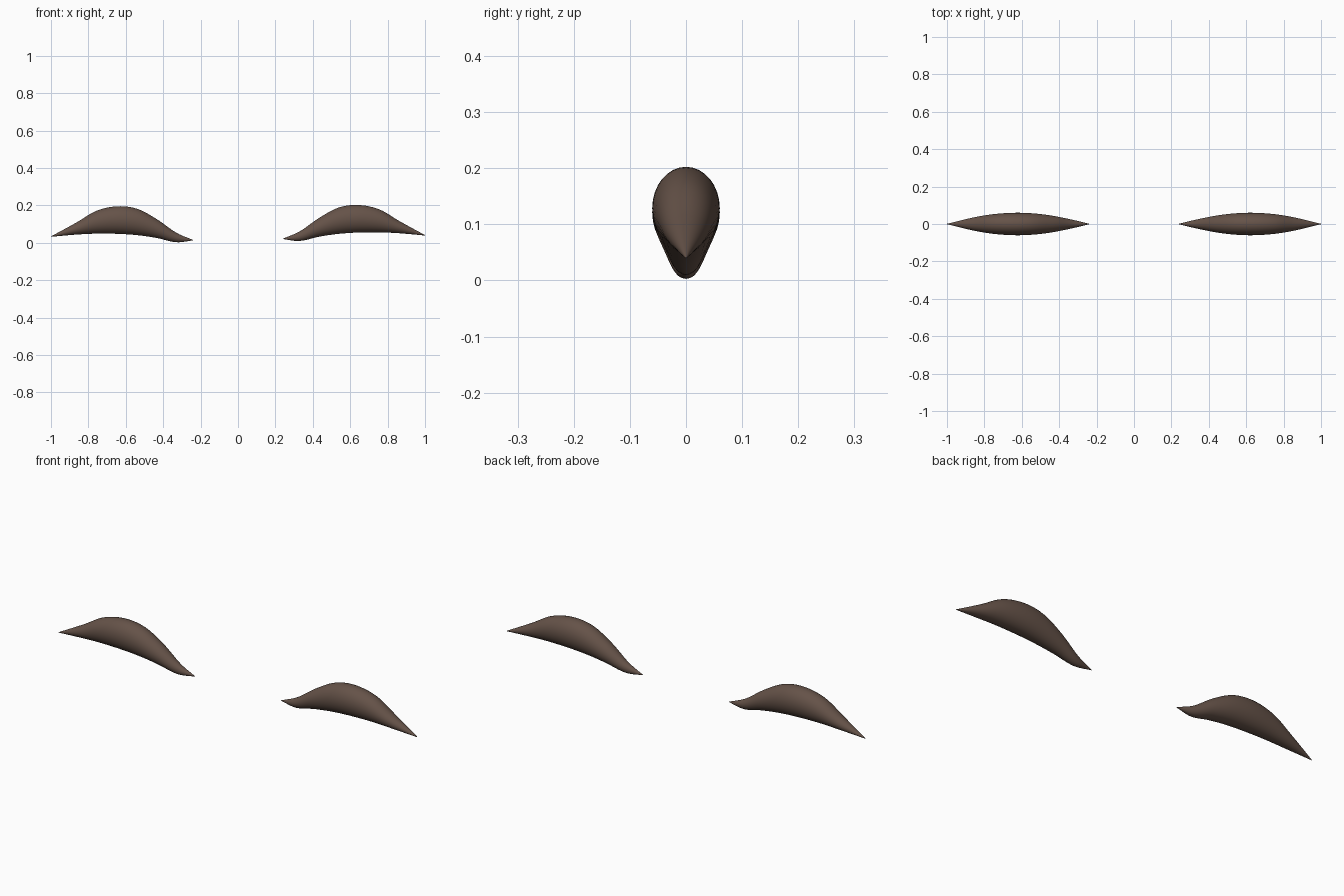
import bpy, bmesh, math

if "Cube" in bpy.data.objects:
    bpy.data.objects.remove(bpy.data.objects["Cube"])

# Profile stations: x, underside z, top z, half depth in y
STATIONS = [
    (0.24, 0.022, 0.024, 0.001), (0.33, 0.012, 0.063, 0.023),
    (0.435, 0.035, 0.136, 0.044), (0.54, 0.050, 0.191, 0.057),
    (0.645, 0.057, 0.204, 0.060), (0.757, 0.058, 0.180, 0.052),
    (0.863, 0.053, 0.118, 0.034), (1.00, 0.041, 0.043, 0.001)]
SIDES, STEPS = 32, 6

mat = bpy.data.materials.new("brown_hair")
mat.diffuse_color = (0.13, 0.085, 0.065, 1)
mat.use_nodes = True
mat.node_tree.nodes["Principled BSDF"].inputs["Base Color"].default_value = mat.diffuse_color


def slope(i, k):
    a, b = STATIONS[max(i - 1, 0)], STATIONS[min(i + 1, len(STATIONS) - 1)]
    return (b[k] - a[k]) / (b[0] - a[0])


def sample(i, t):
    """Smooth interpolation between neighbouring stations."""
    a, b = STATIONS[i], STATIONS[i + 1]
    d = b[0] - a[0]
    out = [a[0] + d * t]
    for k in (1, 2, 3):
        out.append((2*t**3 - 3*t**2 + 1) * a[k] + (t**3 - 2*t**2 + t) * d * slope(i, k)
                   + (3*t**2 - 2*t**3) * b[k] + (t**3 - t**2) * d * slope(i + 1, k))
    return out


def brow(name, side, drop):
    # Loft elliptical sections from the inner tip to the outer tip
    bm = bmesh.new()
    sections = [sample(i, s / STEPS) for i in range(len(STATIONS) - 1) for s in range(STEPS)]
    sections.append(STATIONS[-1])
    rings = []
    for x, lo, hi, w in sections:
        ring = []
        for j in range(SIDES):
            a = 2 * math.pi * j / SIDES
            ring.append(bm.verts.new((side * x, w * math.cos(a),
                                      (lo + hi) / 2 + (hi - lo) / 2 * math.sin(a) - drop)))
        rings.append(ring)
    for r, q in zip(rings, rings[1:]):
        for j in range(SIDES):
            n = (j + 1) % SIDES
            bm.faces.new((r[j], r[n], q[n], q[j]))
    bm.faces.new(rings[0])
    bm.faces.new(rings[-1])
    bmesh.ops.recalc_face_normals(bm, faces=bm.faces)
    for f in bm.faces:
        f.smooth = len(f.verts) == 4
    me = bpy.data.meshes.new(name)
    bm.to_mesh(me)
    bm.free()
    me.materials.append(mat)
    bpy.context.collection.objects.link(bpy.data.objects.new(name, me))


# Right brow sits slightly higher than the left
brow("right_eyebrow", 1, 0.002)
brow("left_eyebrow", -1, 0.009)
